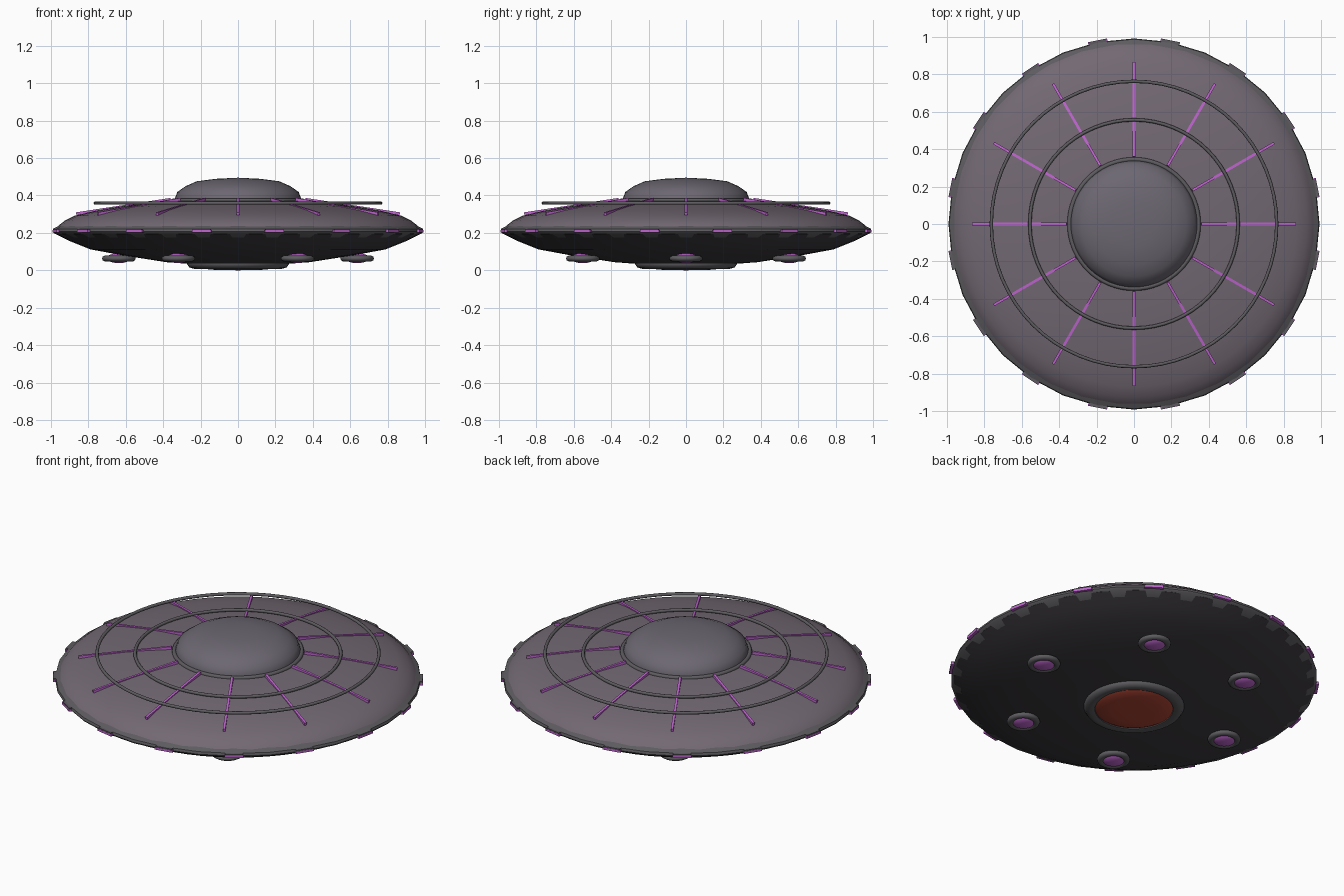
import bpy, math
from mathutils import Matrix, Vector

if "Cube" in bpy.data.objects:
    bpy.data.objects.remove(bpy.data.objects["Cube"])


def material(name, rgb):
    m = bpy.data.materials.new(name)
    m.diffuse_color = (*rgb, 1)
    m.use_nodes = True
    m.node_tree.nodes["Principled BSDF"].inputs["Base Color"].default_value = m.diffuse_color
    return m


HULL = material("mauve grey", (0.17, 0.14, 0.17))
DOME = material("slate grey", (0.15, 0.135, 0.165))
TRIM = material("trim grey", (0.11, 0.105, 0.115))
BELLY = material("dark grey", (0.05, 0.045, 0.052))
GLOW = material("violet", (0.52, 0.13, 0.62))
CORE = material("red orange", (0.42, 0.06, 0.035))


def finish(obj, name, mat, angle=35):
    obj.name = name
    obj.data.materials.append(mat)
    bpy.ops.object.select_all(action='DESELECT')
    obj.select_set(True)
    bpy.context.view_layer.objects.active = obj
    bpy.ops.object.shade_smooth_by_angle(angle=math.radians(angle))
    return obj


def lathe(name, profile, mat, sides=32, closed=False, angle=35):
    """Spin an (r, z) profile, listed from bottom to top, round the z axis."""
    verts, rows, faces = [], [], []
    for r, z in profile:
        if r == 0:
            rows.append([len(verts)] * sides)
            verts.append((0, 0, z))
        else:
            rows.append(list(range(len(verts), len(verts) + sides)))
            for i in range(sides):
                a = math.tau * i / sides
                verts.append((r * math.cos(a), r * math.sin(a), z))
    pairs = list(zip(rows, rows[1:]))
    if closed:
        pairs.append((rows[-1], rows[0]))
    for low, high in pairs:
        for i in range(sides):
            j = (i + 1) % sides
            face = list(dict.fromkeys((low[i], low[j], high[j], high[i])))
            faces.append(face)
    mesh = bpy.data.meshes.new(name)
    mesh.from_pydata(verts, [], faces)
    mesh.update()
    obj = bpy.data.objects.new(name, mesh)
    bpy.context.collection.objects.link(obj)
    return finish(obj, name, mat, angle)


def ring(name, radius, tube, z, mat, x=0, y=0, sides=64, squash=1):
    bpy.ops.mesh.primitive_torus_add(major_radius=radius, minor_radius=tube, location=(x, y, z),
                                     major_segments=sides, minor_segments=10)
    obj = bpy.context.object
    obj.scale.z = squash
    return finish(obj, name, mat, 60)


def lens(name, radius, height, x, y, z, mat):
    bpy.ops.mesh.primitive_uv_sphere_add(segments=32, ring_count=12, location=(x, y, z))
    obj = bpy.context.object
    obj.scale = (radius, radius, height)
    return finish(obj, name, mat, 60)


def box(name, size, matrix, mat):
    bpy.ops.mesh.primitive_cube_add(size=1)
    obj = bpy.context.object
    obj.matrix_world = matrix @ Matrix.Diagonal((*size, 1))
    return finish(obj, name, mat)


# Saucer body
lathe("upper_hull", [(0.97, 0.225), (0.955, 0.243), (0.925, 0.266), (0.87, 0.293), (0.75, 0.321),
                     (0.62, 0.343), (0.50, 0.358), (0.33, 0.373), (0, 0.375)], HULL, 64, angle=60)
lathe("lower_hull", [(0, 0.035), (0.27, 0.035), (0.38, 0.043), (0.60, 0.077), (0.79, 0.112),
                     (0.90, 0.156), (0.975, 0.195), (0.975, 0.21)], BELLY, 64, angle=40)
lathe("rim_band", [(0.94, 0.176), (0.985, 0.199), (0.992, 0.208), (0.988, 0.222), (0.955, 0.24),
                   (0.93, 0.225)], TRIM, 32, closed=True)

# Cabin dome
lathe("dome", [(0.34, 0.365), (0.337, 0.385), (0.325, 0.418), (0.28, 0.45), (0.22, 0.476),
               (0.12, 0.489), (0, 0.495)], DOME, 48, angle=60)
ring("dome_collar", 0.345, 0.012, 0.372, TRIM)

# Raised rings on the upper hull
for name, radius in (("inner_ring", 0.557), ("outer_ring", 0.763)):
    ring(name, radius, 0.009, 0.359, TRIM)

# Glowing spokes
for i in range(12):
    turn = Matrix.Rotation(math.tau * i / 12, 4, 'Z')
    start, end = Vector((0.36, 0, 0.379)), Vector((0.865, 0, 0.302))
    run = end - start
    tilt = Matrix.Rotation(math.atan2(-run.z, run.x), 4, 'Y')
    place = turn @ Matrix.Translation((start + end) / 2) @ tilt
    box("spoke", (run.length, 0.014, 0.016), place, GLOW)

# Rim lights under small housings
for i in range(16):
    turn = Matrix.Rotation(math.tau * (i + 0.5) / 16, 4, 'Z')
    box("rim_light", (0.03, 0.104, 0.013), turn @ Matrix.Translation((0.986, 0, 0.2085)), GLOW)
    box("rim_light_housing", (0.03, 0.096, 0.008), turn @ Matrix.Translation((0.985, 0, 0.218)), TRIM)

# Underside pods
for i in range(6):
    a = math.tau * i / 6
    x, y = 0.637 * math.cos(a), 0.637 * math.sin(a)
    ring("pod_ring", 0.070, 0.020, 0.063, TRIM, x, y, 32, 0.8)
    lens("pod_lens", 0.064, 0.027, x, y, 0.065, GLOW)

# Central thruster
lathe("thruster_ring", [(0.205, 0.04), (0.212, 0.014), (0.235, 0.008), (0.26, 0.015),
                        (0.272, 0.033), (0.27, 0.042)], TRIM, 48, closed=True, angle=60)
lathe("thruster_core", [(0, 0.0), (0.12, 0.002), (0.19, 0.008), (0.213, 0.02), (0.213, 0.038)],
      CORE, 48, angle=50)
